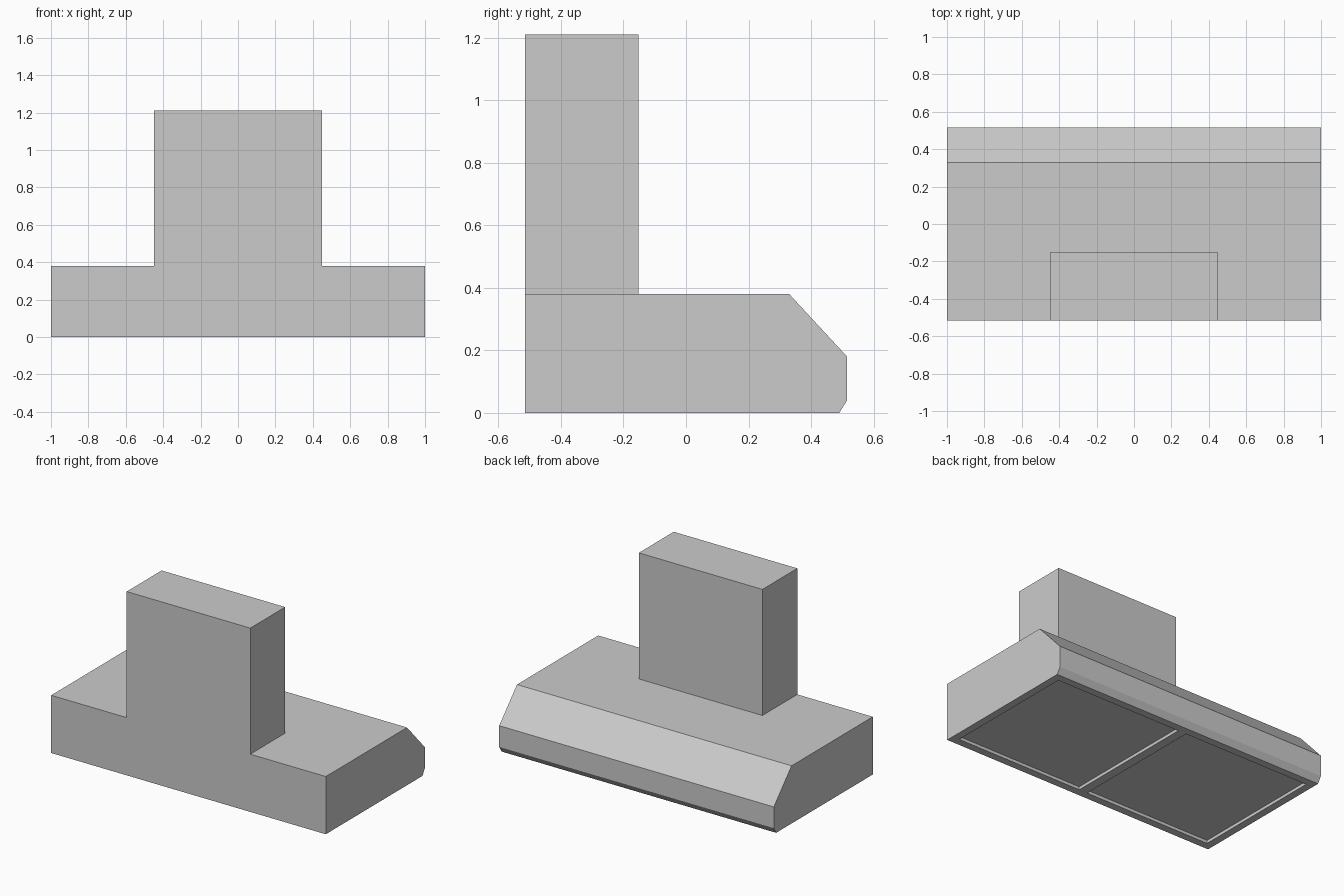
import bpy, bmesh

if "Cube" in bpy.data.objects:
    bpy.data.objects.remove(bpy.data.objects["Cube"])

metal = bpy.data.materials.new("light_grey_metal")
metal.diffuse_color = (0.6, 0.6, 0.6, 1)
metal.use_nodes = True
metal.node_tree.nodes["Principled BSDF"].inputs["Base Color"].default_value = metal.diffuse_color


def add_mesh(name, bm):
    bmesh.ops.recalc_face_normals(bm, faces=bm.faces[:])
    mesh = bpy.data.meshes.new(name)
    bm.to_mesh(mesh)
    bm.free()
    mesh.materials.append(metal)
    obj = bpy.data.objects.new(name, mesh)
    bpy.context.collection.objects.link(obj)
    return obj


def extrude_x(name, profile, x0, x1):
    """Extrude a (y, z) profile from x0 to x1."""
    bm = bmesh.new()
    face = bm.faces.new([bm.verts.new((x0, y, z)) for y, z in profile])
    ext = bmesh.ops.extrude_face_region(bm, geom=[face])["geom"]
    verts = [g for g in ext if isinstance(g, bmesh.types.BMVert)]
    bmesh.ops.translate(bm, verts=verts, vec=(x1 - x0, 0, 0))
    if not face.is_valid or len(bm.faces) < len(profile) + 2:
        bm.faces.new([v for v in bm.verts if v not in verts])
    return add_mesh(name, bm)


def rect(y0, y1, z0, z1):
    return [(y0, z0), (y1, z0), (y1, z1), (y0, z1)]


# Hood canopy with chamfered leading edge
canopy = extrude_x("hood_canopy", [(-0.515, 0), (0.49, 0), (0.515, 0.04),
                                   (0.515, 0.18), (0.33, 0.38), (-0.515, 0.38)], -1, 1)

# Chimney duct cover
extrude_x("chimney", rect(-0.515, -0.152, 0.38, 1.21), -0.45, 0.45)

# Two shallow filter recesses in the underside
for side, x0, x1 in (("left", -0.95, -0.03), ("right", 0.03, 0.95)):
    cutter = extrude_x("filter_recess_cutter_" + side, rect(-0.465, 0.44, -0.1, 0.02), x0, x1)
    cutter.hide_render = True
    cutter.hide_set(True)
    mod = canopy.modifiers.new("filter_recess_" + side, 'BOOLEAN')
    mod.operation = 'DIFFERENCE'
    mod.solver = 'EXACT'
    mod.object = cutter
